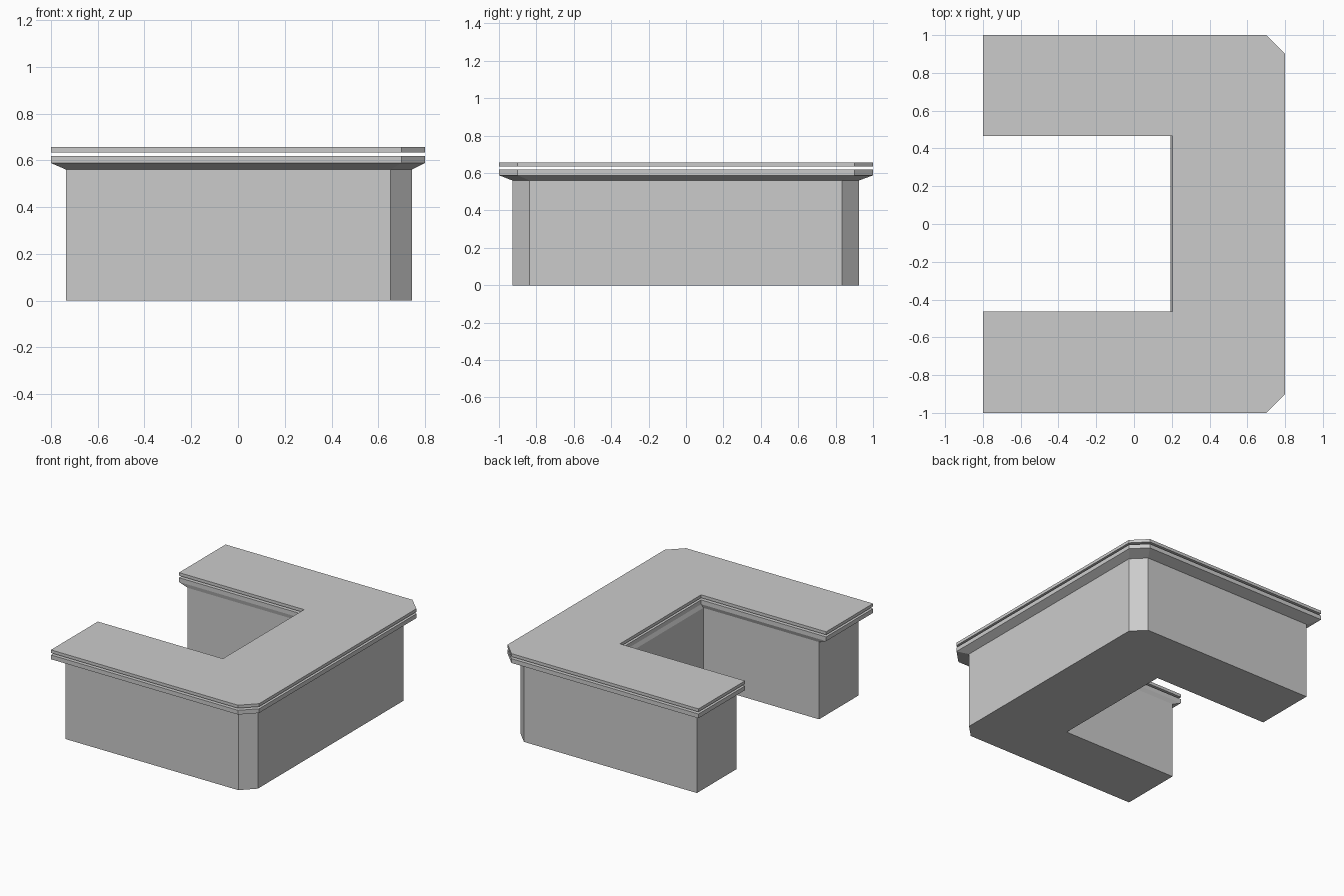
import bpy, bmesh

if "Cube" in bpy.data.objects:
    bpy.data.objects.remove(bpy.data.objects["Cube"])


def u_outline(x0, x1, y0, y1, xi, yi0, yi1, c):
    """Counter-clockwise U footprint with two clipped corners on the +x side."""
    return [(x0, y0), (x1 - c, y0), (x1, y0 + c), (x1, y1 - c), (x1 - c, y1),
            (x0, y1), (x0, yi1), (xi, yi1), (xi, yi0), (x0, yi0)]


def loft(name, layers):
    """Closed solid through (outline, z) layers."""
    bm = bmesh.new()
    rings = [[bm.verts.new((x, y, z)) for x, y in outline] for outline, z in layers]
    n = len(rings[0])
    for a, b in zip(rings, rings[1:]):
        for i in range(n):
            j = (i + 1) % n
            bm.faces.new((a[i], a[j], b[j], b[i]))
    bm.faces.new(rings[0][::-1])
    bm.faces.new(rings[-1])
    bmesh.ops.recalc_face_normals(bm, faces=bm.faces)
    mesh = bpy.data.meshes.new(name)
    bm.to_mesh(mesh)
    bm.free()
    obj = bpy.data.objects.new(name, mesh)
    bpy.context.collection.objects.link(obj)
    return obj


body = u_outline(-0.735, 0.744, -0.928, 0.925, 0.192, -0.474, 0.474, 0.092)
top = u_outline(-0.8, 0.8, -1, 1, 0.203, -0.463, 0.467, 0.1)

# counter body, flaring out into the lower moulding
loft("counter_body", [(body, 0), (body, 0.56), (top, 0.588), (top, 0.619)])

# separate thin worktop above a shadow gap
loft("worktop", [(top, 0.634), (top, 0.656)])
